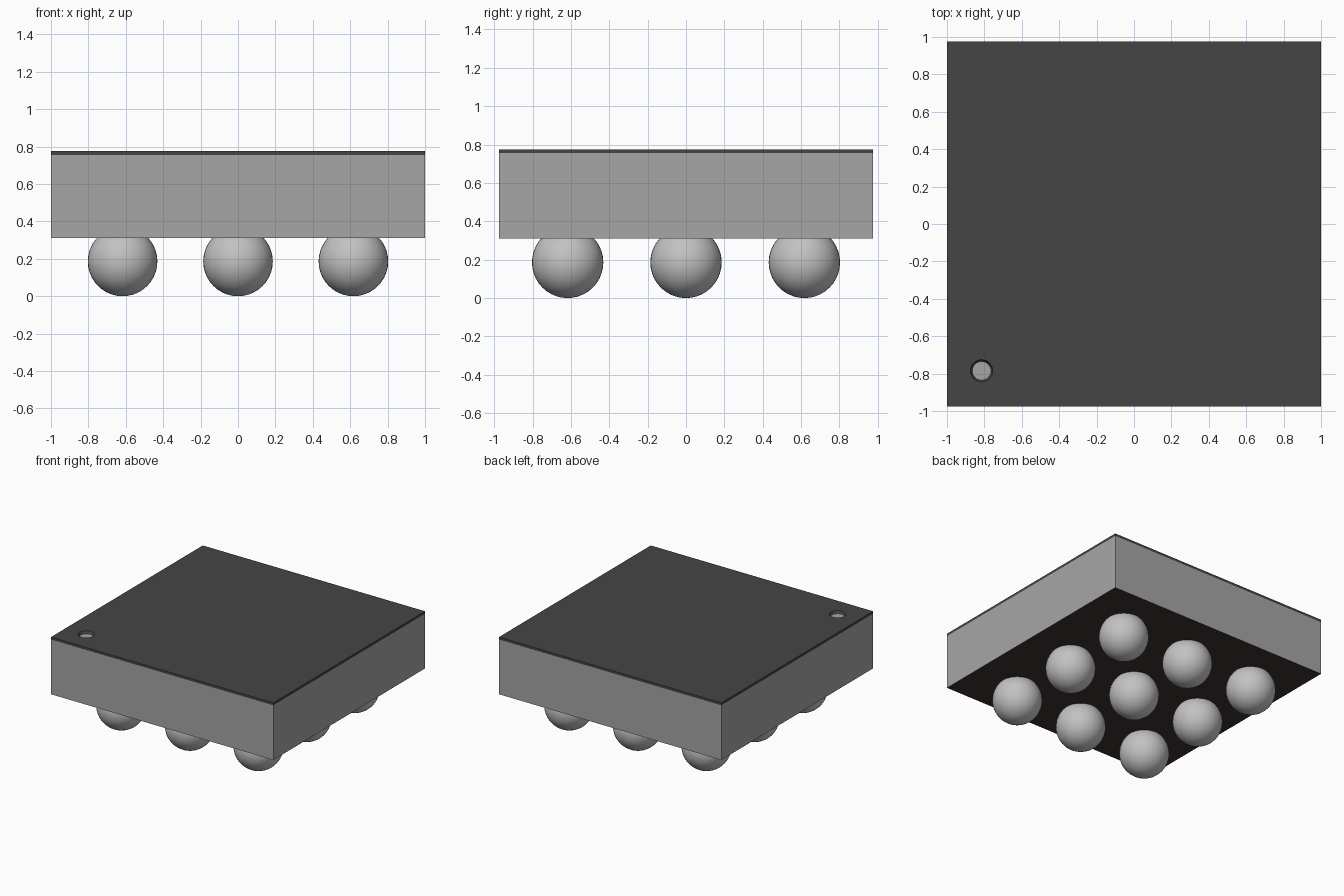
import bpy
import math

if "Cube" in bpy.data.objects:
    bpy.data.objects.remove(bpy.data.objects["Cube"], do_unlink=True)


def material(name, rgb):
    m = bpy.data.materials.new(name)
    m.use_nodes = True
    m.diffuse_color = (*rgb, 1)
    m.node_tree.nodes["Principled BSDF"].inputs["Base Color"].default_value = (*rgb, 1)
    return m


body_grey = material("body grey", (0.38, 0.38, 0.38))
cover_grey = material("cover dark grey", (0.06, 0.06, 0.06))
underside_brown = material("underside dark brown", (0.045, 0.034, 0.028))
solder_silver = material("solder silver", (0.54, 0.54, 0.54))

HALF_X, HALF_Y = 1.0, 0.975
BODY_BOTTOM, BODY_TOP, TOP = 0.31, 0.755, 0.775
BALL_RADIUS, PITCH = 0.186, 0.617


def box(name, z0, z1, mat):
    bpy.ops.mesh.primitive_cube_add(size=2, location=(0, 0, (z0 + z1) / 2))
    ob = bpy.context.object
    ob.name = name
    ob.scale = (HALF_X, HALF_Y, (z1 - z0) / 2)
    bpy.ops.object.transform_apply(location=False, rotation=False, scale=True)
    ob.data.materials.append(mat)
    return ob


# Package body with a dark underside
body = box("package_body", BODY_BOTTOM, BODY_TOP, body_grey)
body.data.materials.append(underside_brown)
for face in body.data.polygons:
    if face.normal.z < -0.5:
        face.material_index = 1

# Thin cover, pierced by a tapered corner marker hole that shows the body
cover = box("top_cover", BODY_TOP, TOP, cover_grey)
slope = (0.06 - 0.05) / (TOP - BODY_TOP)
margin = 0.01
bpy.ops.mesh.primitive_cone_add(
    vertices=32,
    radius1=0.05 - slope * margin,
    radius2=0.06 + slope * margin,
    depth=TOP - BODY_TOP + 2 * margin,
    location=(-0.815, -0.785, (TOP + BODY_TOP) / 2),
)
cutter = bpy.context.object
cutter.name = "marker_hole_cutter"
cutter.hide_render = True
cutter.data.materials.append(cover_grey)
cut = cover.modifiers.new("marker hole", "BOOLEAN")
cut.operation = "DIFFERENCE"
cut.solver = "EXACT"
cut.object = cutter
bpy.context.view_layer.objects.active = cover
bpy.ops.object.modifier_apply(modifier=cut.name)
bpy.data.objects.remove(cutter, do_unlink=True)

# Three by three grid of solder balls
for row in (-1, 0, 1):
    for column in (-1, 0, 1):
        bpy.ops.mesh.primitive_uv_sphere_add(
            segments=40, ring_count=20, radius=BALL_RADIUS,
            location=(column * PITCH, row * PITCH, BALL_RADIUS))
        ball = bpy.context.object
        ball.name = f"solder_ball_{row + 2}_{column + 2}"
        ball.data.materials.append(solder_silver)
        bpy.ops.object.shade_smooth_by_angle(angle=math.radians(30))
